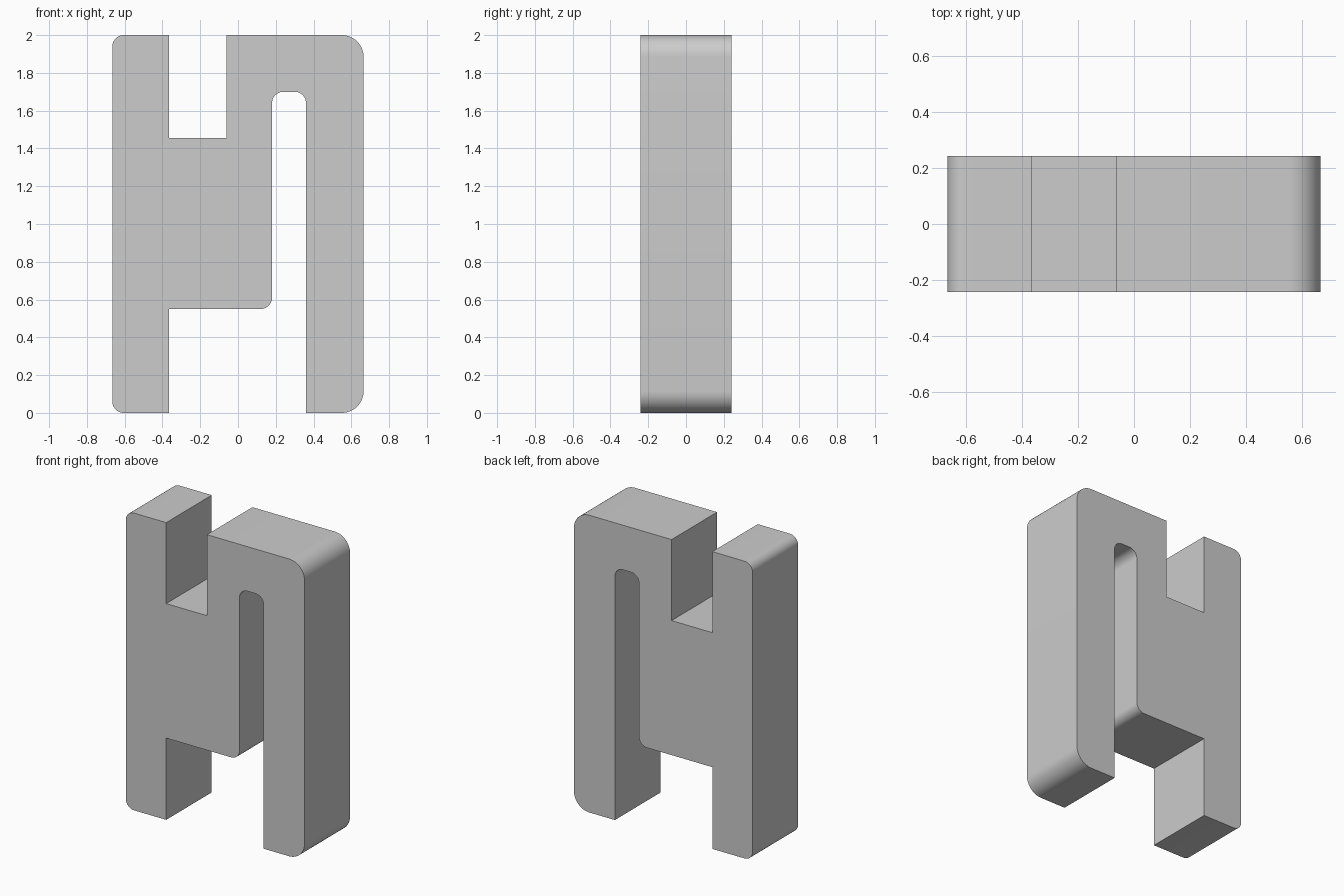
import bpy
import bmesh
from math import radians
from mathutils import Vector

cube = bpy.data.objects.get("Cube")
if cube:
    bpy.data.objects.remove(cube, do_unlink=True)

HALF_DEPTH = 0.242
SMALL, LARGE = 0.06, 0.115

# Outline corners, counter-clockwise from the front: x, z, corner radius
OUTLINE = [
    (-0.665, 0, SMALL), (-0.365, 0, 0), (-0.365, 0.55, 0), (0.18, 0.55, SMALL),
    (0.18, 1.70, SMALL), (0.36, 1.70, SMALL), (0.36, 0, 0), (0.665, 0, LARGE),
    (0.665, 2, LARGE), (-0.062, 2, 0), (-0.062, 1.455, 0), (-0.365, 1.455, 0),
    (-0.365, 2, 0), (-0.665, 2, SMALL),
]


def rounded(outline, steps=12):
    """Replace each corner that has a radius with a quarter arc."""
    points = []
    for i, (x, z, radius) in enumerate(outline):
        corner = Vector((x, z))
        if not radius:
            points.append(corner)
            continue
        before = (Vector(outline[i - 1][:2]) - corner).normalized()
        after = (Vector(outline[(i + 1) % len(outline)][:2]) - corner).normalized()
        centre = corner + (before + after) * radius
        for s in range(steps + 1):
            t = s / steps
            spoke = (-after).lerp(-before, t)
            # Even angular spacing between the two tangent points
            spoke = (-after).slerp(-before, t) if spoke.length else spoke
            points.append(centre + spoke * radius)
    return points


# Grey material
grey = bpy.data.materials.new("plain grey")
grey.use_nodes = True
colour = (0.604, 0.604, 0.604, 1)
grey.diffuse_color = colour
grey.node_tree.nodes["Principled BSDF"].inputs["Base Color"].default_value = colour

# Upright slab: outline extruded from front to back
bm = bmesh.new()
front = bm.faces.new([bm.verts.new((p.x, -HALF_DEPTH, p.y)) for p in rounded(OUTLINE)])
result = bmesh.ops.extrude_face_region(bm, geom=[front], use_keep_orig=True)
back = [v for v in result["geom"] if isinstance(v, bmesh.types.BMVert)]
bmesh.ops.translate(bm, verts=back, vec=(0, 2 * HALF_DEPTH, 0))
bmesh.ops.recalc_face_normals(bm, faces=bm.faces)
mesh = bpy.data.meshes.new("notched_slab")
bm.to_mesh(mesh)
bm.free()
mesh.materials.append(grey)
slab = bpy.data.objects.new("notched_slab", mesh)
bpy.context.collection.objects.link(slab)

# Smooth rounded corners, crisp edges elsewhere
bpy.context.view_layer.objects.active = slab
slab.select_set(True)
bpy.ops.object.shade_smooth_by_angle(angle=radians(30))
